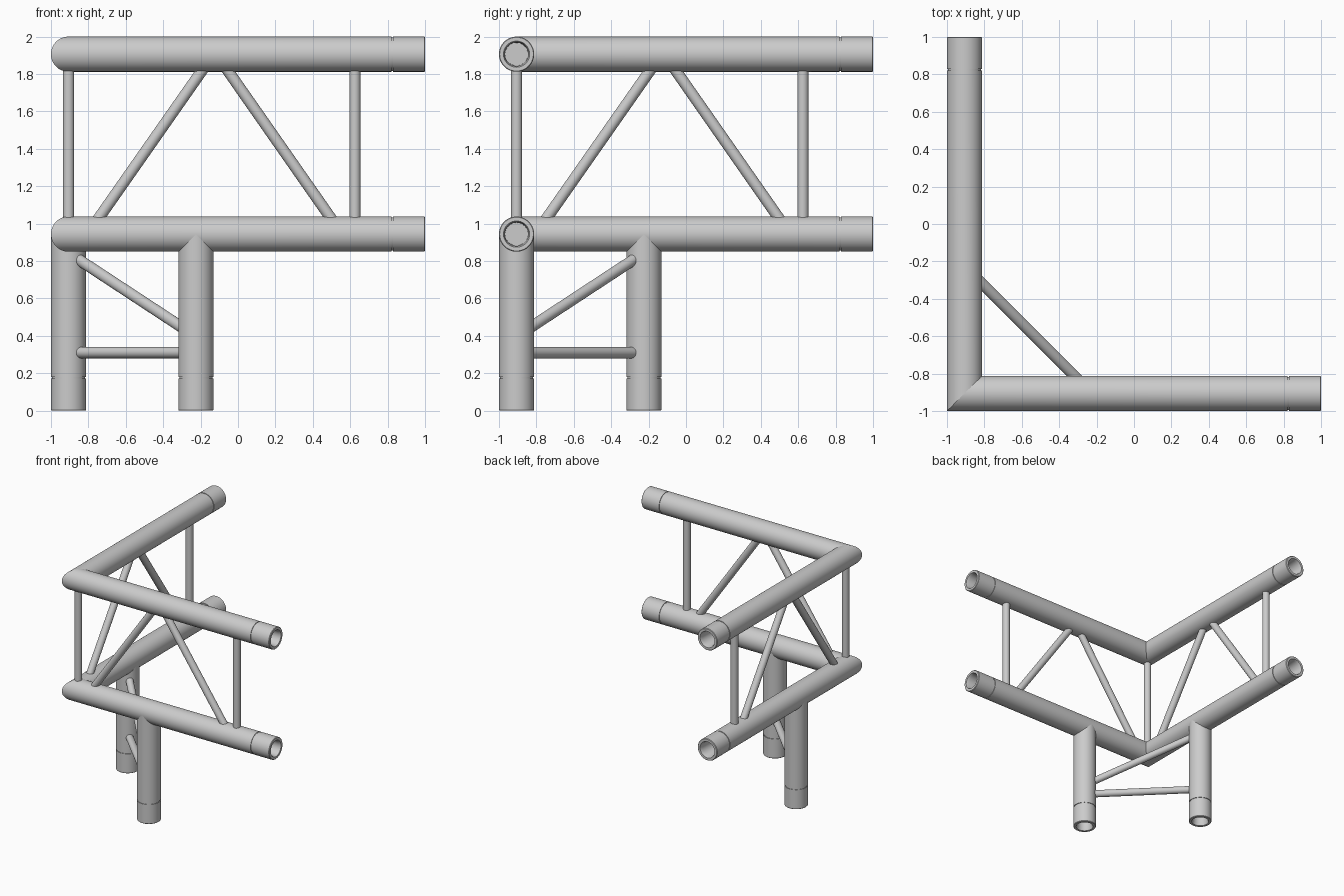
import bpy, bmesh, math
from mathutils import Vector

if "Cube" in bpy.data.objects:
    bpy.data.objects.remove(bpy.data.objects["Cube"])

R, r = 0.094, 0.03           # chord and brace radii
C = -0.906                   # corner axis position in x and y
LOW, TOP = 0.944, 1.906      # chord heights
LEG = -0.225                 # leg position along each chord
SEG = 64


def finish(name, bm):
    bmesh.ops.recalc_face_normals(bm, faces=bm.faces)
    me = bpy.data.meshes.new(name)
    bm.to_mesh(me)
    bm.free()
    ob = bpy.data.objects.new(name, me)
    bpy.context.collection.objects.link(ob)
    me.polygons.foreach_set("use_smooth", [True] * len(me.polygons))
    me.set_sharp_from_angle(angle=math.radians(30))
    return ob


def swap_xy(p, side):
    return Vector((p[1], p[0], p[2])) if side else Vector(p)


def tube(name, length, place, mitre):
    # turned profile: wall, coupler groove, rounded lip, tapered bore
    L = length
    prof = [(0, R), (L - .179, R), (L - .179, R - .005), (L - .171, R - .005),
            (L - .171, R), (L - .004, R), (L, R - .004), (L, .07),
            (L - .02, .063), (L - .17, .061)]
    bm = bmesh.new()
    rings = []
    for i, (d, rad) in enumerate(prof):
        ring = []
        for k in range(SEG):
            a = 2 * math.pi * k / SEG
            u, v = rad * math.cos(a), rad * math.sin(a)
            ring.append(bm.verts.new(place(u if mitre and i == 0 else d, u, v)))
        rings.append(ring)
    for a, b in zip(rings, rings[1:]):
        for k in range(SEG):
            n = (k + 1) % SEG
            bm.faces.new((a[k], a[n], b[n], b[k]))
    bm.faces.new(rings[-1])
    return finish(name, bm)


def brace(name, a, b):
    a, b = Vector(a), Vector(b)
    bm = bmesh.new()
    bmesh.ops.create_cone(bm, cap_ends=False, segments=32, radius1=r, radius2=r,
                          depth=(b - a).length)
    q = (b - a).to_track_quat('Z', 'Y')
    for v in bm.verts:
        v.co = q @ v.co + (a + b) / 2
    return finish(name, bm)


for side, tag in enumerate(("front", "left")):
    # mitred chords
    for level, z in (("lower", LOW), ("upper", TOP)):
        tube(f"{tag}_{level}_chord", 1 - C,
             lambda d, u, v: swap_xy((C + d, C + u, z + v), side), True)
    # leg meeting the lower chord
    tube(f"{tag}_leg", LOW,
         lambda d, u, v: swap_xy((LEG + u, C + v, LOW - d), side), False)
    # web braces: (bottom x, top x) at z 1.01 and 1.84
    for part, x0, x1 in (("inner_diagonal", -.758, -.177),
                         ("outer_diagonal", .51, -.07),
                         ("end_post", .625, .625)):
        brace(f"{tag}_{part}", swap_xy((x0, C, 1.01), side),
              swap_xy((x1, C, 1.84), side))

# post at the corner
brace("corner_post", (C, C, 1.01), (C, C, 1.84))

# braces between the two legs
m, n = -.855, C + LEG + .855
brace("leg_crossbar", (m, n, .31), (n, m, .31))
brace("leg_diagonal", (m, n, .81), (n, m, .43))
